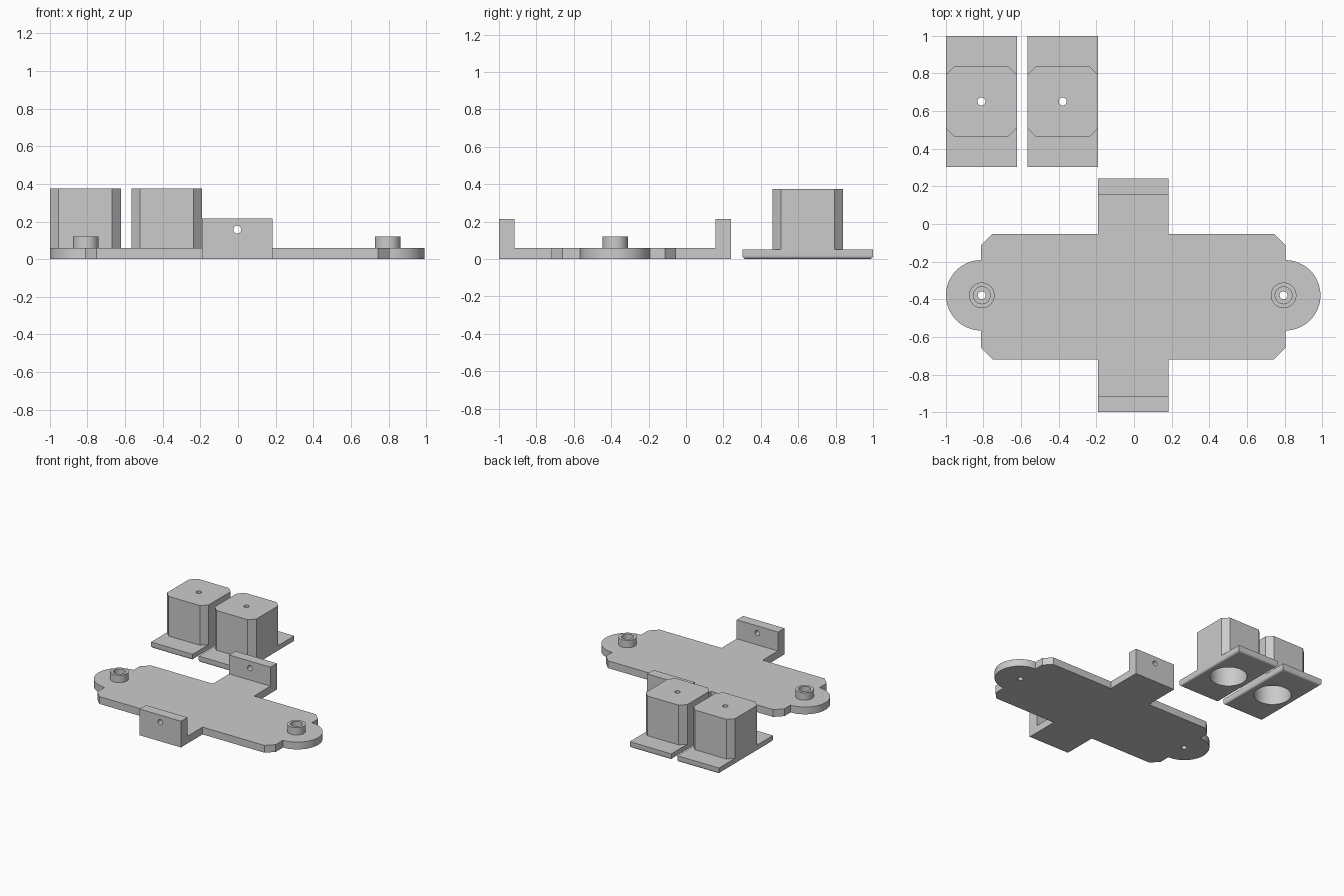
import bpy, bmesh, math
from mathutils import Matrix, Vector

cube = bpy.data.objects.get("Cube")
if cube:
    bpy.data.objects.remove(cube, do_unlink=True)

grey = bpy.data.materials.new("plain grey")
grey.use_nodes = True
COLOUR = (0.6, 0.6, 0.6, 1)
grey.diffuse_color = COLOUR
grey.node_tree.nodes["Principled BSDF"].inputs["Base Color"].default_value = COLOUR


def prism(name, points, z0, z1, round_bottom=0):
    """Extrude an outline upwards, optionally rounding its lower rim."""
    bm = bmesh.new()
    face = bm.faces.new([bm.verts.new((x, y, z0)) for x, y in points])
    rim = list(face.edges)
    top = bmesh.ops.extrude_face_region(bm, geom=[face], use_keep_orig=True)
    bmesh.ops.translate(bm, vec=(0, 0, z1 - z0),
                        verts=[v for v in top["geom"] if isinstance(v, bmesh.types.BMVert)])
    bmesh.ops.recalc_face_normals(bm, faces=bm.faces)
    if round_bottom:
        bmesh.ops.bevel(bm, geom=rim, offset=round_bottom, segments=5,
                        profile=0.5, affect='EDGES')
    mesh = bpy.data.meshes.new(name)
    bm.to_mesh(mesh)
    bm.free()
    mesh.materials.append(grey)
    ob = bpy.data.objects.new(name, mesh)
    bpy.context.collection.objects.link(ob)
    return ob


def box_points(x0, x1, y0, y1, c=0):
    """Rectangle outline with optional corner chamfers."""
    if not c:
        return [(x0, y0), (x1, y0), (x1, y1), (x0, y1)]
    return [(x0 + c, y0), (x1 - c, y0), (x1, y0 + c), (x1, y1 - c),
            (x1 - c, y1), (x0 + c, y1), (x0, y1 - c), (x0, y0 + c)]


def circle_points(x, y, r, n=48):
    return [(x + r * math.cos(2 * math.pi * i / n),
             y + r * math.sin(2 * math.pi * i / n)) for i in range(n)]


def cut(ob, cutter):
    """Apply a boolean difference and discard the cutter."""
    cutter.hide_render = True
    mod = ob.modifiers.new("hole", 'BOOLEAN')
    mod.operation = 'DIFFERENCE'
    mod.solver = 'EXACT'
    mod.object = cutter
    bpy.context.view_layer.objects.active = ob
    bpy.ops.object.modifier_apply(modifier=mod.name)
    bpy.data.objects.remove(cutter, do_unlink=True)


def drill(ob, x, y, r, z0, z1):
    cut(ob, prism("drill", circle_points(x, y, r), z0, z1))


CX, CY = -0.004, -0.379          # centre of the cross plate
T, HOLE = 0.06, 0.021            # plate thickness, small hole radius
HALF, LUG = 0.808, 0.187         # plate half length, lug radius
ARM = 0.187                      # arm half width
Y0, Y1, A0, A1 = -0.72, -0.053, -1.0, 0.241
parts = []

# Cross plate with chamfered corners and round end lugs
arc = [(HALF + LUG * math.cos(a), CY + LUG * math.sin(a))
       for a in (math.pi * (i / 32 - 0.5) for i in range(33))]
right = [(ARM, A0), (ARM, Y0), (HALF - T, Y0), (HALF, Y0 + T)] + arc + \
        [(HALF, Y1 - T), (HALF - T, Y1), (ARM, Y1), (ARM, A1)]
outline = [(CX + x, y) for x, y in right] + [(CX - x, y) for x, y in reversed(right)]
plate = prism("cross_plate", outline, 0, T)
parts.append(plate)

# Hollow bosses over the lugs
for side, x in (("right", CX - 0.805), ("left", CX + 0.799)):
    drill(plate, x, CY, HOLE, -0.1, 0.2)
    boss = prism(side + "_boss", circle_points(x, CY, 0.068), T, 0.12)
    drill(boss, x, CY, 0.045, 0, 0.3)
    parts.append(boss)

# Upright tabs at the arm ends, with a cross hole
for side, y in (("front", A0), ("back", A1 - 0.083)):
    tab = prism(side + "_tab", box_points(CX - ARM, CX + ARM, y, y + 0.083), T, 0.215)
    pin = prism("pin", circle_points(0, 0, HOLE), -0.2, 0.2)
    pin.data.transform(Matrix.Translation(Vector((CX, y, 0.157)))
                       @ Matrix.Rotation(math.pi / 2, 4, 'X'))
    cut(tab, pin)
    parts.append(tab)

# Two hollow housings on flanges
BY, W = 0.651, 0.188
for side, x in (("outer", -0.811), ("inner", -0.379)):
    flange = prism(side + "_flange", box_points(x - W, x + W, 0.302, 1.0), 0, 0.05, 0.018)
    body = prism(side + "_housing",
                 box_points(x - W, x + W, BY - W, BY + W, 0.046), 0.05, 0.375)
    for ob in (flange, body):
        drill(ob, x, BY, 0.14, -0.1, 0.315)
    drill(body, x, BY, HOLE, 0.2, 0.5)
    parts += [flange, body]

# Smooth the round walls, keep the edges sharp
bpy.ops.object.select_all(action='DESELECT')
for ob in parts:
    ob.select_set(True)
bpy.context.view_layer.objects.active = plate
bpy.ops.object.shade_smooth_by_angle(angle=math.radians(30))
